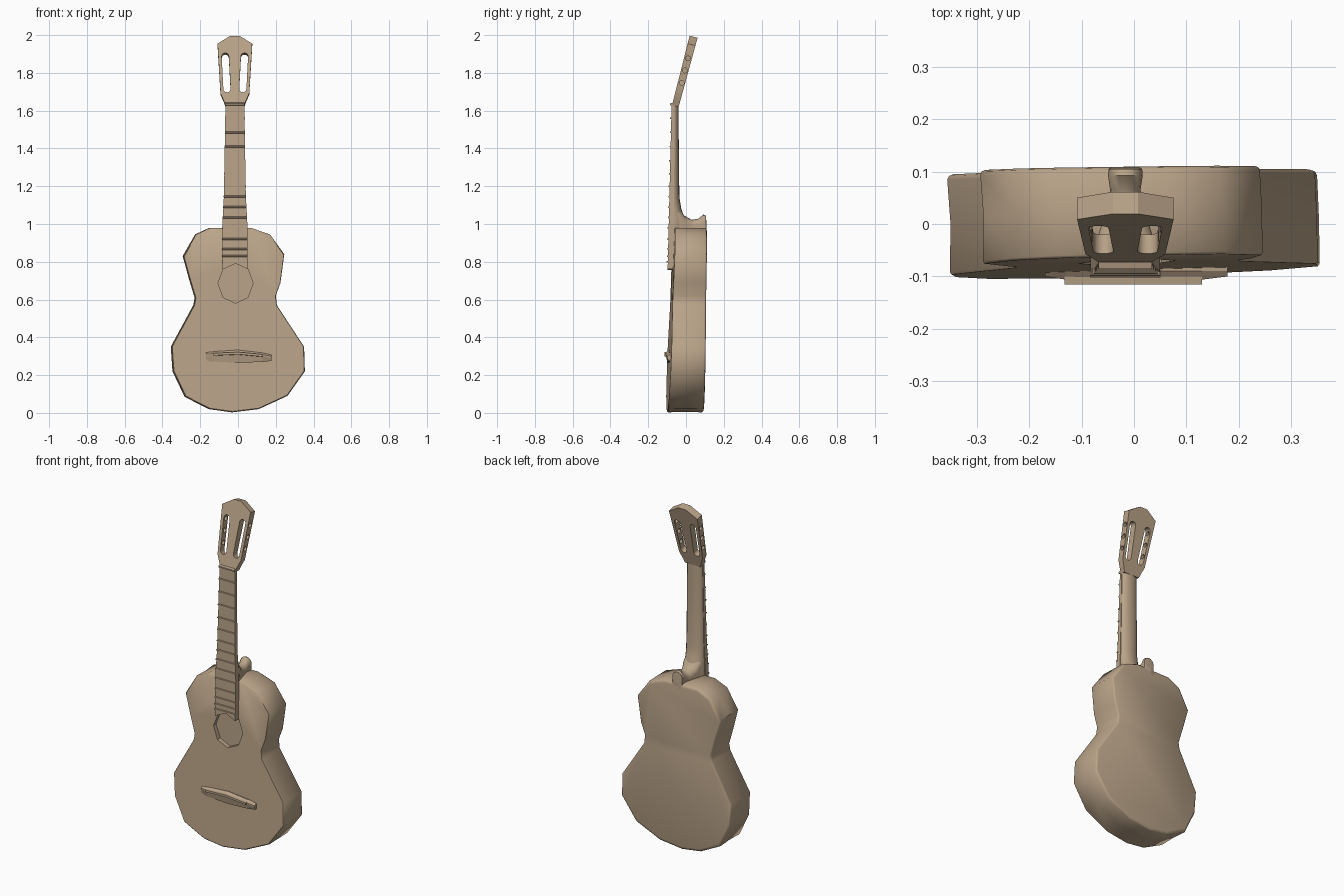
import bpy, bmesh, math
from mathutils import Matrix, Vector

if "Cube" in bpy.data.objects:
    bpy.data.objects.remove(bpy.data.objects["Cube"])

CX = -0.0165  # neck centre line
wood = bpy.data.materials.new("wood")
wood.diffuse_color = (0.49, 0.37, 0.25, 1)
wood.use_nodes = True
wood.node_tree.nodes["Principled BSDF"].inputs["Base Color"].default_value = wood.diffuse_color


def activate(ob):
    bpy.ops.object.select_all(action='DESELECT')
    ob.select_set(True)
    bpy.context.view_layer.objects.active = ob


def make(name, rings, angle=35):
    """Loft closed rings of equal length, with end caps."""
    bm = bmesh.new()
    vs = [[bm.verts.new(p) for p in r] for r in rings]
    n = len(rings[0])
    for a, b in zip(vs, vs[1:]):
        for i in range(n):
            j = (i + 1) % n
            bm.faces.new((a[i], a[j], b[j], b[i]))
    bm.faces.new(vs[0][::-1])
    bm.faces.new(vs[-1])
    bmesh.ops.recalc_face_normals(bm, faces=bm.faces)
    me = bpy.data.meshes.new(name)
    bm.to_mesh(me)
    bm.free()
    me.materials.append(wood)
    ob = bpy.data.objects.new(name, me)
    bpy.context.collection.objects.link(ob)
    if angle:
        activate(ob)
        bpy.ops.object.shade_smooth_by_angle(angle=math.radians(angle))
    return ob


def cut(ob, cutter):
    activate(ob)
    m = ob.modifiers.new("cut", 'BOOLEAN')
    m.operation = 'DIFFERENCE'
    m.solver = 'EXACT'
    m.object = cutter
    bpy.ops.object.modifier_apply(modifier=m.name)


def drop(cutter):
    bpy.data.objects.remove(cutter)


# Body: outline lofted from soundboard to back
outline = [(-0.03, 0.003), (0.11, 0.02), (0.262, 0.09), (0.354, 0.22), (0.35, 0.35),
           (0.206, 0.57), (0.2, 0.62), (0.225, 0.69), (0.245, 0.84), (0.169, 0.945),
           (0.066, 0.98), (-0.146, 0.98), (-0.222, 0.945), (-0.288, 0.83), (-0.255, 0.71),
           (-0.225, 0.61), (-0.232, 0.57), (-0.351, 0.35), (-0.342, 0.22),
           (-0.278, 0.085), (-0.15, 0.02)]


def front(x, z):
    return -0.1 + 0.04 * z + 0.03 * x


def back(x, z):
    return 0.094 + 0.016 * z + 0.014 * x


def body_ring(t, off, scale, dx):
    ring = []
    for x, z in outline:
        px, pz = -0.01 + (x + 0.01) * scale + dx, 0.49 + (z - 0.49) * scale
        ring.append((px, front(px, pz) * (1 - t) + back(px, pz) * t + off, pz))
    return ring


body = make("body", [body_ring(0, 0, 0.99, 0), body_ring(0, 0.005, 1, 0),
                     body_ring(0.5, 0, 0.996, 0), body_ring(1, -0.01, 1, -0.005),
                     body_ring(1, -0.003, 0.99, -0.005), body_ring(1, 0, 0.965, -0.005)], 45)


# Fretboard
def board_half(z):
    if z < 1.0:
        return 0.066
    if z < 1.15:
        return 0.066 - 0.008 * (z - 1.0) / 0.15
    return 0.058 - 0.008 * (z - 1.15) / 0.485


def board_y(z):
    return -0.097 + (z - 0.77) * 0.0243


fretboard = make("fretboard", [
    [(CX - board_half(z), board_y(z), z), (CX + board_half(z), board_y(z), z),
     (CX + board_half(z), board_y(z) + d, z), (CX - board_half(z), board_y(z) + d, z)]
    for z, d in ((0.757, 0.035), (1.0, 0.03), (1.15, 0.025), (1.632, 0.015))], 0)

# Sound hole recess, also trimming the end of the fretboard
hole = make("hole_cutter", [
    [(-0.013 + 0.093 * math.sin(i * math.pi / 4), y, 0.686 + 0.105 * math.cos(i * math.pi / 4))
     for i in range(8)] for y in (-0.2, -0.052)], 0)
hole.hide_render = True
cut(body, hole)
cut(fretboard, hole)
drop(hole)


# Frets and nut
def bar(name, z, h, rise):
    w, y = board_half(z) + 0.001, board_y(z)
    make(name, [[(x, y + 0.004, z - h), (x, y - rise, z - h * 0.5),
                 (x, y - rise, z + h * 0.5), (x, y + 0.004, z + h)]
                for x in (CX - w, CX + w)], 0)


for i, z in enumerate((1.56, 1.485, 1.41, 1.335, 1.266, 1.2, 1.145, 1.09,
                       1.035, 0.98, 0.92, 0.868, 0.83, 0.8)):
    bar(f"fret_{i + 1}", z, 0.006, 0.006)
bar("nut", 1.634, 0.008, 0.01)


# Neck: D-shaped sections
def neck_ring(z, yb):
    yf, w = board_y(z) + 0.012, board_half(z) - 0.001
    return [(CX + w * math.cos(a), yf + (yb - yf) * math.sin(a) ** 0.8, z)
            for a in (math.pi * i / 10 for i in range(11))]


make("neck", [neck_ring(z, y) for z, y in
              ((0.96, 0.0), (1.04, -0.01), (1.08, -0.025), (1.14, -0.035),
               (1.4, -0.038), (1.65, -0.04))], 50)


# Heel: saddle running back over the body's top edge, ending in a raised button
def heel_ring(y, w, top):
    arc = [math.pi * i / 8 for i in range(9)]
    return ([(CX + w * math.cos(a), y, top - 0.035 + 0.035 * math.sin(a)) for a in arc]
            + [(CX - w, y, 0.95), (CX + w, y, 0.95)])


make("heel", [heel_ring(*s) for s in
              ((-0.06, 0.056, 1.1), (-0.03, 0.054, 1.075), (-0.01, 0.048, 1.045),
               (0.03, 0.036, 1.022), (0.065, 0.029, 1.028), (0.092, 0.033, 1.05),
               (0.105, 0.032, 1.045), (0.109, 0.026, 1.0))], 50)

# Headstock: built upright, slotted and drilled, then tilted back
half = [(0.05, -0.004), (0.058, 0.02), (0.076, 0.062), (0.092, 0.333), (0.024, 0.376)]
shape = half + [(-x, z) for x, z in reversed(half)]
headstock = make("headstock", [[(x, 0, z) for x, z in shape],
                               [(x, 0.036 + 0.02 * z, z) for x, z in shape]], 0)
for s in (-1, 1):
    # string slot with round ends
    ring = []
    for i in range(18):
        a = math.pi * (i if i < 9 else i - 1) / 8
        cx, cz = (0.051, 0.264) if i < 9 else (0.042, 0.086)
        ring.append((s * cx + 0.019 * math.cos(a), cz + 0.019 * math.sin(a)))
    slot = make("slot_cutter", [[(x, y, z) for x, z in ring] for y in (-0.1, 0.15)], 0)
    slot.hide_render = True
    cut(headstock, slot)
    drop(slot)
    # tuner holes from the side into the slot
    for v in (0.125, 0.192, 0.258):
        drill = make("drill_cutter", [
            [(s * x, 0.021 + 0.013 * math.cos(i * math.pi / 6), v + 0.013 * math.sin(i * math.pi / 6))
             for i in range(12)] for x in (0.05, 0.15)], 0)
        drill.hide_render = True
        cut(headstock, drill)
        drop(drill)
headstock.data.transform(Matrix.Translation(Vector((CX, -0.073, 1.632)))
                         @ Matrix.Rotation(math.radians(-14.2), 4, 'X'))
activate(headstock)
bpy.ops.object.shade_smooth_by_angle(angle=math.radians(32))

# Bridge: wedge with a peaked top edge, and a saddle ridge
make("bridge", [[(x, -0.075, lo), (x, yf + 0.008, lo), (x, yf, mid), (x, yf, mid + 0.008),
                 (x, -0.09, hi), (x, -0.075, hi)]
                for x, lo, mid, hi, yf in
                ((-0.17, 0.275, 0.303, 0.322, -0.1), (-0.13, 0.272, 0.306, 0.325, -0.106),
                 (0.0, 0.265, 0.312, 0.333, -0.106), (0.13, 0.27, 0.3, 0.318, -0.106),
                 (0.178, 0.275, 0.292, 0.307, -0.1))], 0)
make("saddle", [[(x, -0.1, z - 0.008), (x, -0.115, z - 0.006), (x, -0.115, z + 0.006),
                 (x, -0.1, z + 0.008)]
                for x, z in ((-0.132, 0.31), (0.0, 0.316), (0.13, 0.304))], 0)
